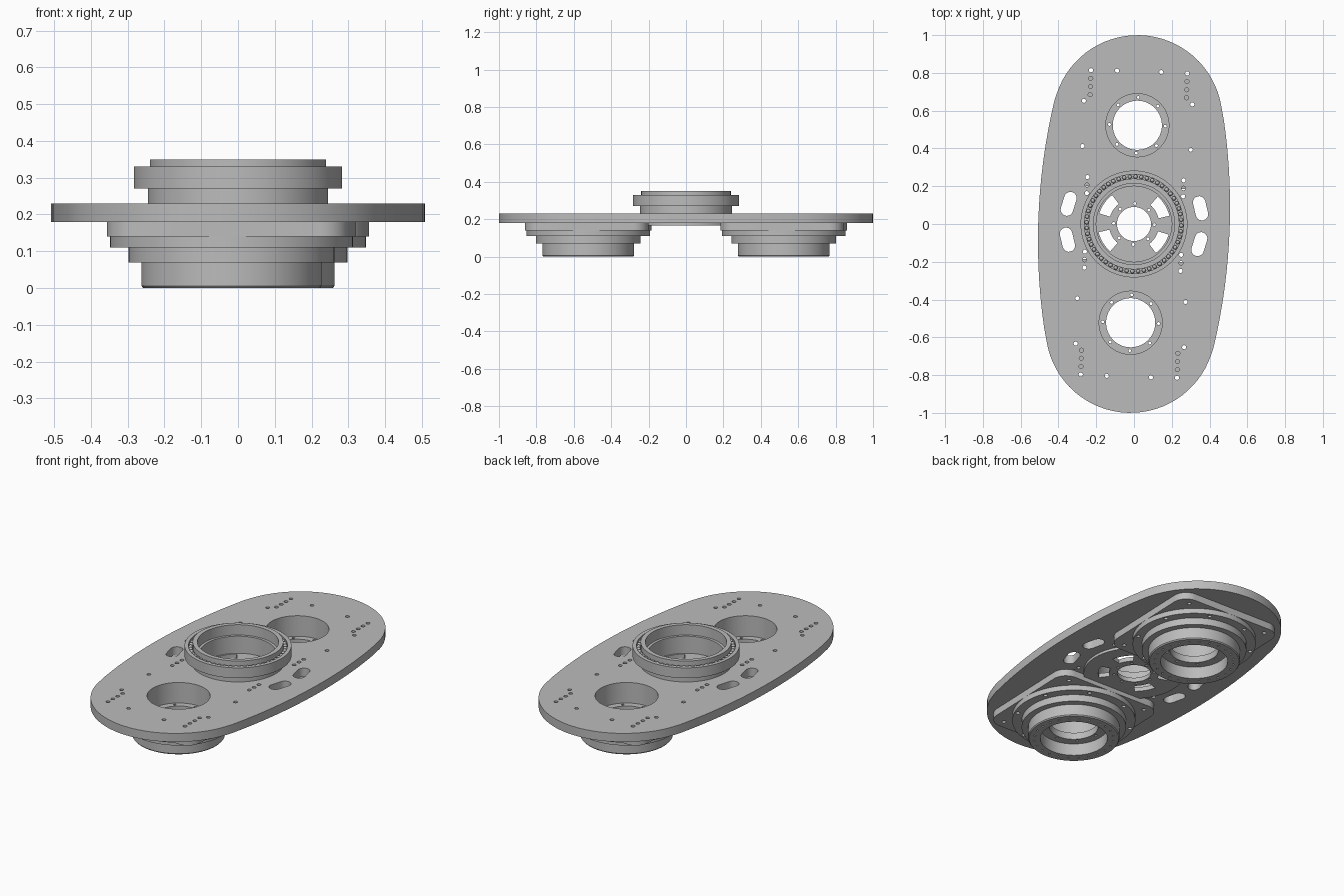
import bpy, bmesh, math
from math import sin, cos, pi, radians
from mathutils import Matrix

if "Cube" in bpy.data.objects:
    bpy.data.objects.remove(bpy.data.objects["Cube"], do_unlink=True)

TURN = Matrix.Rotation(radians(-1.93), 4, 'Z')   # whole assembly sits slightly turned
MODULE_Y = 0.523

metal = bpy.data.materials.new("grey_metal")
metal.use_nodes = True
GREY = (0.5, 0.5, 0.5, 1)
metal.diffuse_color = GREY
metal.node_tree.nodes["Principled BSDF"].inputs["Base Color"].default_value = GREY


def arc(cx, cy, r, a0, a1, n):
    """Points on an arc, angles in degrees."""
    angles = [radians(a0 + (a1 - a0) * i / n) for i in range(n + 1)]
    return [(cx + r * cos(a), cy + r * sin(a)) for a in angles]


def circle(cx, cy, r, n=16):
    return arc(cx, cy, r, 0, 360, n)[:-1]


def prism(bm, outline, z0, z1):
    """Extrude a counter-clockwise outline from z0 to z1."""
    low = [bm.verts.new((x, y, z0)) for x, y in outline]
    high = [bm.verts.new((x, y, z1)) for x, y in outline]
    bm.faces.new(low[::-1])
    bm.faces.new(high)
    for i in range(len(low)):
        j = (i + 1) % len(low)
        bm.faces.new((low[i], low[j], high[j], high[i]))


def lathe(bm, profile, cy=0, n=96):
    """Revolve a closed (radius, z) profile about a vertical axis."""
    rings = [[bm.verts.new((r * cos(2 * pi * k / n), cy + r * sin(2 * pi * k / n), z))
              for r, z in profile] for k in range(n)]
    for k in range(n):
        a, b = rings[k], rings[(k + 1) % n]
        for i in range(len(profile)):
            j = (i + 1) % len(profile)
            bm.faces.new((a[i], b[i], b[j], a[j]))
    bmesh.ops.recalc_face_normals(bm, faces=bm.faces)


def make_object(name, bm):
    mesh = bpy.data.meshes.new(name)
    bm.to_mesh(mesh)
    bm.free()
    obj = bpy.data.objects.new(name, mesh)
    bpy.context.collection.objects.link(obj)
    return obj


def finish(name, bm, cuts=()):
    """Cut the (outline, z0, z1) prisms away, then colour, turn and shade the part."""
    obj = make_object(name, bm)
    if cuts:
        cutter_bm = bmesh.new()
        for cut in cuts:
            prism(cutter_bm, *cut)
        cutter = make_object("cutter", cutter_bm)
        cutter.hide_render = True
        mod = obj.modifiers.new("holes", 'BOOLEAN')
        mod.operation, mod.solver, mod.object = 'DIFFERENCE', 'EXACT', cutter
        graph = bpy.context.evaluated_depsgraph_get()
        baked = bpy.data.meshes.new_from_object(obj.evaluated_get(graph))
        obj.modifiers.clear()
        obj.data = baked
        bpy.data.objects.remove(cutter, do_unlink=True)
    obj.data.materials.clear()
    obj.data.materials.append(metal)
    obj.data.transform(TURN)
    bpy.ops.object.select_all(action='DESELECT')
    obj.select_set(True)
    bpy.context.view_layer.objects.active = obj
    bpy.ops.object.shade_smooth_by_angle(angle=radians(30))
    return obj


def slot(cx, cy, half, r, tilt):
    """Rounded slot outline, long axis at the given tilt in degrees."""
    t = radians(tilt)
    dx, dy = half * cos(t), half * sin(t)
    return (arc(cx + dx, cy + dy, r, tilt - 90, tilt + 90, 10)
            + arc(cx - dx, cy - dy, r, tilt + 90, tilt + 270, 10))


def mount_bolts(cy):
    """Bolt positions shared by the base plate and a mounting plate."""
    return [(sx * x, cy + sy * y) for sx in (-1, 1) for sy in (-1, 1)
            for x, y in ((0.117, 0.285), (0.287, 0.12), (0.255, 0.283))]


# Base plate: two end arcs joined by long shallow side arcs
END_R, SIDE_R, HALF_W = 0.45, 3.227, 0.507
end_y, side_x, joint = 1 - END_R, SIDE_R - HALF_W, 11.4
outline = (arc(-side_x, 0, SIDE_R, -joint, joint, 16)[:-1]
           + arc(0, end_y, END_R, joint, 180 - joint, 32)[:-1]
           + arc(side_x, 0, SIDE_R, 180 - joint, 180 + joint, 16)[:-1]
           + arc(0, -end_y, END_R, 180 + joint, 360 - joint, 32)[:-1])
cuts = [(circle(0, 0, 0.2, 96), 0.1, 0.3)]
for s in (-1, 1):
    cy = s * MODULE_Y
    cuts.append((circle(0, cy, 0.167, 96), 0.1, 0.3))
    cuts += [(circle(x, y, 0.011), 0.1, 0.3) for x, y in mount_bolts(cy) if abs(y) > 0.241 or abs(x) > 0.2]
    # Rows of small holes beside each module
    for sx in (-1, 1):
        for d in (0.154, 0.197, 0.24, -0.325, -0.368):
            cuts.append((circle(sx * 0.255, s * (MODULE_Y + d), 0.011), 0.15, 0.3))
        # Slots following a circle around the centre
        a = s * 15.2 if sx > 0 else 180 - s * 15.2
        cuts.append((slot(0.362 * cos(radians(a)), 0.362 * sin(radians(a)), 0.032, 0.033, a + 90), 0.1, 0.3))
bm = bmesh.new()
prism(bm, outline, 0.18, 0.23)
finish("base_plate", bm, cuts)

# Drive modules under each end
for label, s in (("front", -1), ("back", 1)):
    cy = s * MODULE_Y
    bolts = [(circle(x, y, 0.011), 0.1, 0.3) for x, y in mount_bolts(cy)]

    half, r = 0.33, 0.08
    c = half - r
    square = [p for i, (sx, sy) in enumerate(((1, 1), (-1, 1), (-1, -1), (1, -1)))
              for p in arc(sx * c, cy + sy * c, r, 90 * i, 90 * i + 90, 10)]
    bm = bmesh.new()
    prism(bm, square, 0.14, 0.18)
    finish(label + "_mounting_plate", bm, bolts + [(circle(0, cy, 0.167, 96), 0.1, 0.3)])

    # Stepped round housing with an inner ledge
    profile = [(0.18, 0), (0.24, 0), (0.245, 0.006), (0.245, 0.07), (0.28, 0.07),
               (0.28, 0.11), (0.33, 0.11), (0.33, 0.14), (0.167, 0.14), (0.167, 0.11),
               (0.13, 0.11), (0.13, 0.07), (0.18, 0.07)]
    bm = bmesh.new()
    lathe(bm, profile, cy)
    cuts = [cut for cut in bolts]
    cuts += [((circle(x, cy + y, 0.008, 10)), 0.05, 0.12) for x, y in circle(0, 0, 0.148, 8)]
    cuts += [((circle(x, cy + y, 0.006, 8)), -0.02, 0.02) for x, y in circle(0, 0, 0.212, 24)]
    finish(label + "_housing", bm, cuts)

# Central hub floor with arc slots and a bolt circle
bm = bmesh.new()
lathe(bm, [(0.09, 0.165), (0.27, 0.165), (0.27, 0.18), (0.2, 0.18), (0.2, 0.19), (0.09, 0.19)])
cuts = [(circle(x, y, 0.008, 10), 0.1, 0.3) for x, y in circle(0, 0, 0.108, 8)]
for mid in (33, 147, 213, 327):
    sector = arc(0, 0, 0.192, mid - 18, mid + 18, 10) + arc(0, 0, 0.133, mid + 18, mid - 18, 10)
    cuts.append((sector, 0.1, 0.3))
finish("center_hub", bm, cuts)

# Turntable bearing with an open ball race
bm = bmesh.new()
lathe(bm, [(0.2, 0.23), (0.245, 0.23), (0.245, 0.27), (0.283, 0.27), (0.283, 0.33),
           (0.262, 0.33), (0.262, 0.305), (0.24, 0.305), (0.24, 0.35), (0.215, 0.35),
           (0.215, 0.29), (0.2, 0.29)])
finish("bearing_ring", bm)

bm = bmesh.new()
for x, y in circle(0, 0, 0.251, 52):
    bmesh.ops.create_uvsphere(bm, u_segments=12, v_segments=8, radius=0.011,
                              matrix=Matrix.Translation((x, y, 0.317)))
finish("bearing_balls", bm)
